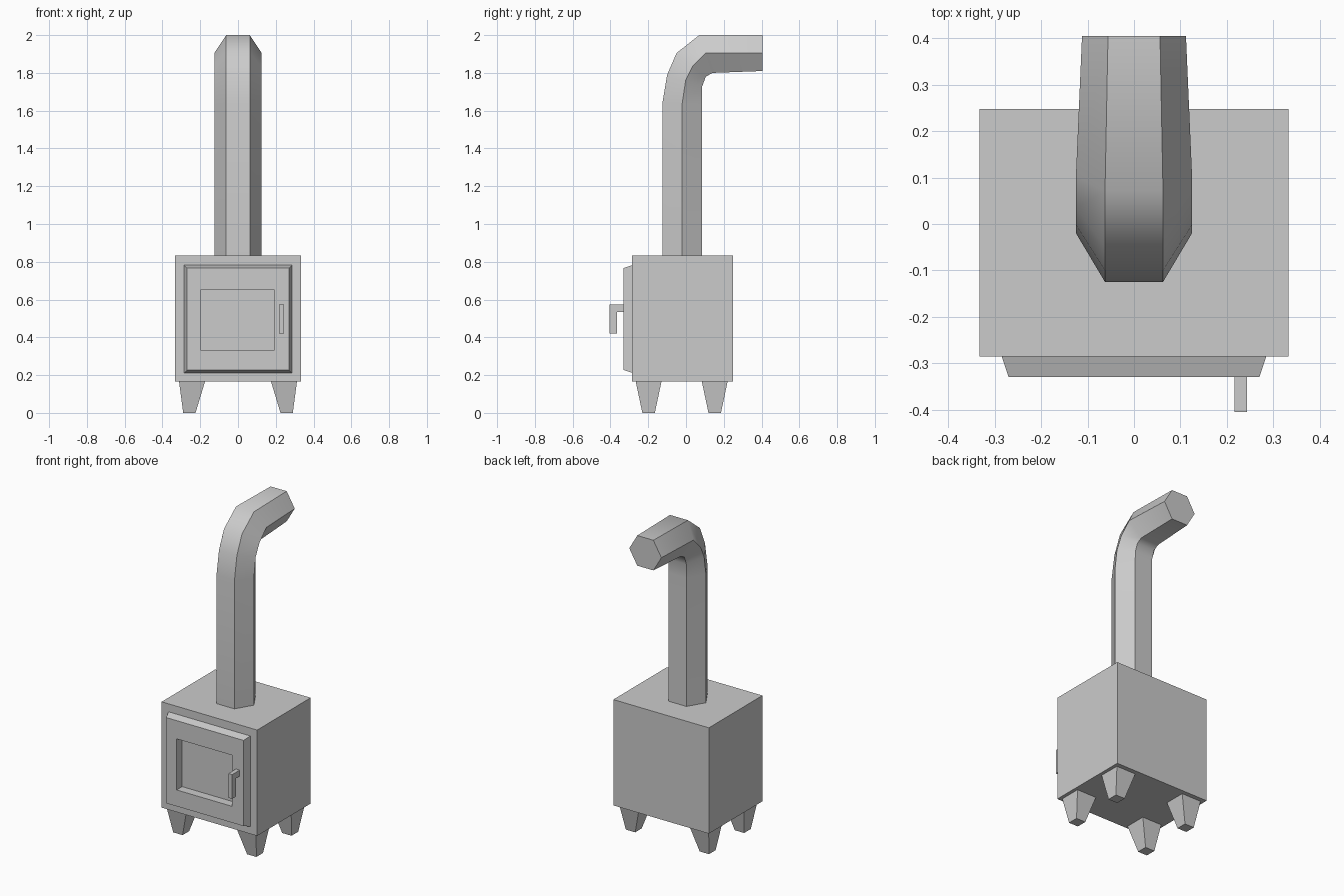
import bpy, bmesh
from math import radians

if "Cube" in bpy.data.objects:
    bpy.data.objects.remove(bpy.data.objects["Cube"])


def new_object(name, bm):
    bmesh.ops.recalc_face_normals(bm, faces=bm.faces[:])
    mesh = bpy.data.meshes.new(name)
    bm.to_mesh(mesh)
    bm.free()
    obj = bpy.data.objects.new(name, mesh)
    bpy.context.collection.objects.link(obj)
    return obj


def loft(name, rings):
    """Skin a closed solid through matching rings of points."""
    bm = bmesh.new()
    loops = [[bm.verts.new(p) for p in ring] for ring in rings]
    n = len(loops[0])
    for a, b in zip(loops, loops[1:]):
        for i in range(n):
            j = (i + 1) % n
            bm.faces.new((a[i], a[j], b[j], b[i]))
    bm.faces.new(loops[0])
    bm.faces.new(loops[-1])
    return new_object(name, bm)


def rect_z(x0, x1, y0, y1, z):
    return [(x0, y0, z), (x1, y0, z), (x1, y1, z), (x0, y1, z)]


def rect_y(x0, x1, z0, z1, y):
    return [(x0, y, z0), (x1, y, z0), (x1, y, z1), (x0, y, z1)]


def box(name, x0, x1, y0, y1, z0, z1):
    return loft(name, [rect_z(x0, x1, y0, y1, z0), rect_z(x0, x1, y0, y1, z1)])


# Firebox and chamfered door
body = box("firebox", -0.333, 0.333, -0.285, 0.248, 0.165, 0.832)
door = loft("door", [rect_y(-0.285, 0.285, 0.212, 0.782, -0.285),
                     rect_y(-0.27, 0.27, 0.227, 0.767, -0.33)])

# Window recess cut through the door and slightly into the firebox
cutter = box("window_cutter", -0.197, 0.19, -0.4, -0.265, 0.33, 0.652)
cutter.hide_render = True
cutter.display_type = 'WIRE'
for part in (body, door):
    mod = part.modifiers.new("window_recess", 'BOOLEAN')
    mod.operation = 'DIFFERENCE'
    mod.solver = 'EXACT'
    mod.object = cutter

# Glass pane
glass = box("window_pane", -0.197, 0.19, -0.275, -0.265, 0.33, 0.652)
pale = bpy.data.materials.new("pale_glass")
pale.diffuse_color = (0.95, 0.95, 0.95, 1)
pale.use_nodes = True
pale.node_tree.nodes["Principled BSDF"].inputs["Base Color"].default_value = pale.diffuse_color
glass.data.materials.append(pale)

# L-shaped door handle
profile = [(-0.33, 0.573), (-0.405, 0.573), (-0.405, 0.42),
           (-0.365, 0.42), (-0.365, 0.535), (-0.33, 0.535)]
loft("door_handle", [[(x, y, z) for y, z in profile] for x in (0.217, 0.243)])

# Four tapered legs
for side, sx in (("left", -1), ("right", 1)):
    for place, y in (("front", -0.198), ("back", 0.152)):
        loft(f"{place}_{side}_leg",
             [rect_z(sx * 0.225, sx * 0.29, y - 0.033, y + 0.033, 0),
              rect_z(sx * 0.175, sx * 0.312, y - 0.068, y + 0.068, 0.165)])

# Hexagonal flue: outer (y, z), middle (y, z), inner (y, z), half width
sections = [
    ((-0.125, 0.832), (-0.02, 0.832), (0.085, 0.832), 0.125),
    ((-0.125, 1.64), (-0.02, 1.64), (0.085, 1.64), 0.125),
    ((-0.10, 1.79), (-0.002, 1.76), (0.086, 1.73), 0.125),
    ((-0.05, 1.905), (0.035, 1.835), (0.105, 1.78), 0.125),
    ((0.07, 2.0), (0.105, 1.905), (0.14, 1.80), 0.125),
    ((0.405, 2.0), (0.405, 1.905), (0.405, 1.81), 0.112),
]
rings = []
for outer, mid, inner, w in sections:
    rings.append([(-w / 2, *outer), (w / 2, *outer), (w, *mid),
                  (w / 2, *inner), (-w / 2, *inner), (-w, *mid)])
flue = loft("flue_pipe", rings)
bpy.ops.object.select_all(action='DESELECT')
flue.select_set(True)
bpy.context.view_layer.objects.active = flue
bpy.ops.object.shade_smooth_by_angle(angle=radians(45))
